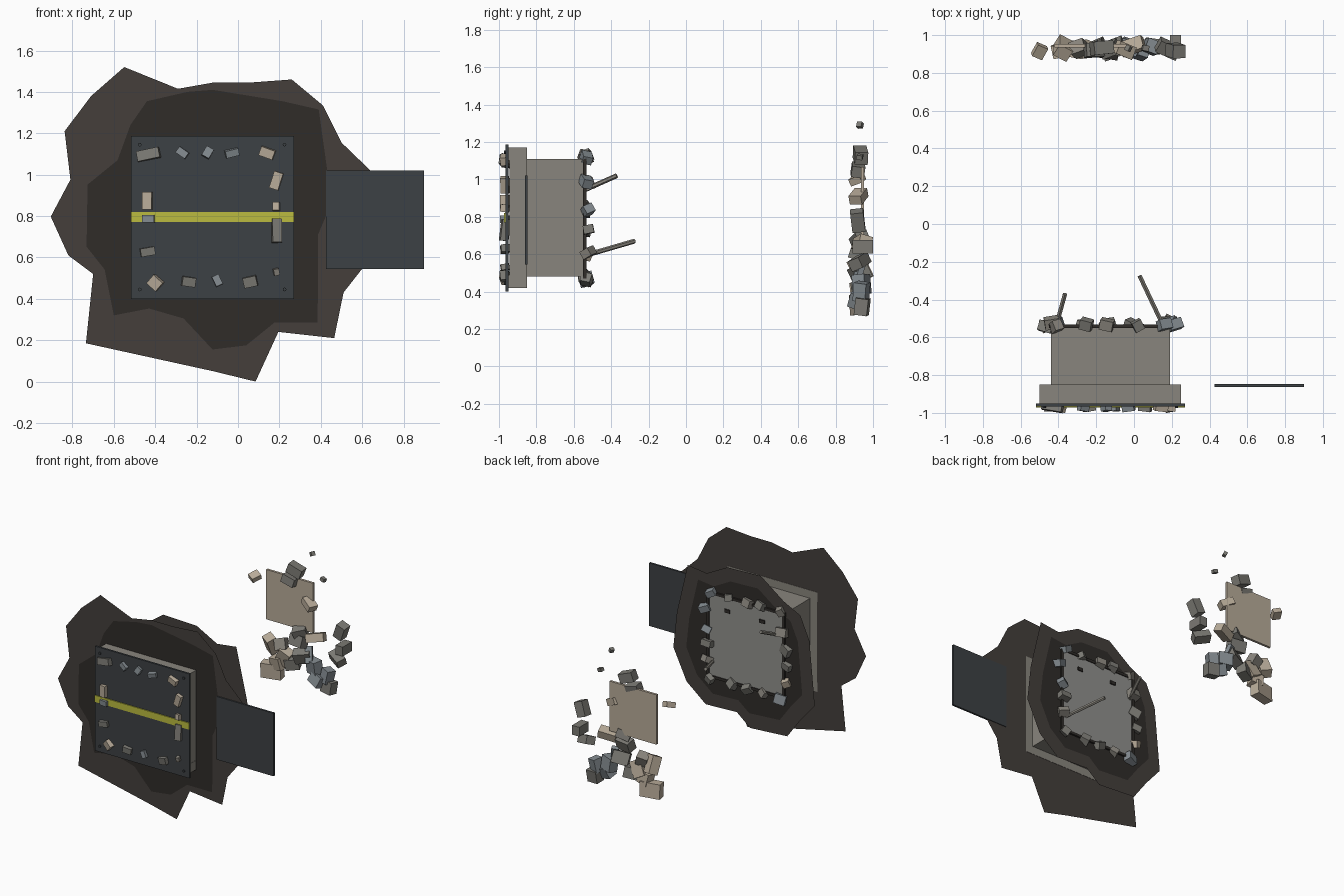
import bpy, bmesh, random
from math import radians, pi
from mathutils import Vector, Euler, Matrix

random.seed(4)


def mat(name, r, g, b):
    m = bpy.data.materials.new(name)
    m.diffuse_color = (r, g, b, 1)
    return m


BROWN = mat("soot_brown", .058, .049, .044)
DARK = mat("soot_dark", .029, .025, .022)
STEEL = mat("dark_steel", .046, .053, .058)
YELLOW = mat("yellow", .5, .5, .05)
CONC = mat("concrete", .25, .235, .205)
CAP = mat("grey_cap", .28, .28, .265)
BEIGE = mat("beige_stone", .48, .41, .32)
BLUE = mat("blue_grey_stone", .23, .26, .28)
GREY = mat("grey_stone", .2, .195, .175)
STONES = [GREY, GREY, CONC, BEIGE, BLUE]


def finish(bm, name, material):
    me = bpy.data.meshes.new(name)
    bm.to_mesh(me)
    bm.free()
    me.materials.append(material)
    ob = bpy.data.objects.new(name, me)
    bpy.context.collection.objects.link(ob)
    return ob


def block(name, center, size, material, rot=(0, 0, 0)):
    bm = bmesh.new()
    m = Matrix.LocRotScale(Vector(center), Euler([radians(a) for a in rot]), Vector(size))
    bmesh.ops.create_cube(bm, size=1, matrix=m)
    return finish(bm, name, material)


def span(name, x0, x1, y0, y1, z0, z1, material):
    return block(name, ((x0 + x1) / 2, (y0 + y1) / 2, (z0 + z1) / 2),
                 (x1 - x0, y1 - y0, z1 - z0), material)


def sheet(name, pts, y, material):
    bm = bmesh.new()
    f = bm.faces.new([bm.verts.new((x, y, z)) for x, z in pts])
    bmesh.ops.triangulate(bm, faces=[f])
    return finish(bm, name, material)


def rod(name, a, b, r, material, sides=6):
    a, b = Vector(a), Vector(b)
    d = b - a
    bm = bmesh.new()
    m = Matrix.Translation((a + b) / 2) @ d.to_track_quat('Z', 'Y').to_matrix().to_4x4()
    bmesh.ops.create_cone(bm, cap_ends=True, segments=sides, radius1=r, radius2=r,
                          depth=d.length, matrix=m)
    return finish(bm, name, material)


# Scorched sheets on the front and back of the wall
front_outer = [(-.55, 1.52), (-.29, 1.415), (-.12, 1.445), (.055, 1.445), (.26, 1.46), (.41, 1.335),
               (.5, 1.155), (.64, 1.02), (.59, .8), (.6, .545), (.51, .43), (.465, .21), (.195, .24),
               (.085, 0), (-.12, .05), (-.29, .175), (-.735, .185), (-.68, .44), (-.7, .52),
               (-.82, .61), (-.905, .797), (-.81, .976), (-.838, 1.21), (-.71, 1.38)]
front_inner = [(-.44, 1.355), (-.245, 1.4), (-.123, 1.41), (.017, 1.33), (.215, 1.355), (.39, 1.315),
               (.43, 1.03), (.425, .8), (.34, .6), (.385, .285), (.176, .285), (.04, .175),
               (-.123, .155), (-.263, .305), (-.43, .353), (-.6, .32), (-.606, .493), (-.732, .652),
               (-.727, .952), (-.582, 1.07), (-.52, 1.24)]
back_outer = [(.37, 1.26), (.21, 1.24), (.04, 1.33), (-.24, 1.34), (-.43, 1.2), (-.57, 1.13),
              (-.645, .96), (-.6, .72), (-.69, .48), (-.57, .34), (-.46, .19), (-.15, .17),
              (-.04, .26), (.22, .25), (.38, .38), (.49, .61), (.46, .88)]
sheet("front_scorch_outer", front_outer, -.852, BROWN)
sheet("front_scorch_inner", front_inner, -.857, DARK)
sheet("back_scorch_outer", back_outer, -.549, BROWN)
back_inner = [(-.125 + (x + .125) * .82, .79 + (z - .79) * .82) for x, z in back_outer]
sheet("back_scorch_inner", back_inner, -.545, DARK)

# Passage through the wall with its end cap and dark rim
span("passage", -.44, .19, -.85, -.545, .48, 1.11, CONC)
span("passage_end", -.43, .18, -.545, -.538, .49, 1.1, CAP)
for z in (.48, 1.11):
    span("rim_rail", -.45, .2, -.55, -.532, z - .01, z + .01, DARK)
for x in (-.44, .19):
    span("rim_post", x - .01, x + .01, -.55, -.532, .47, 1.12, DARK)
for x in (.03, -.26):
    span("cap_slot", x - .022, x + .022, -.54, -.53, .995, 1.02, DARK)

# Raised frame
for z in (.42, 1.1):
    span("frame_rail", -.5, .25, -.95, -.85, z, z + .07, CONC)
for x in (-.498, .178):
    span("frame_post", x, x + .07, -.945, -.85, .49, 1.1, CONC)

# Closing plate with stripe and bolts, and the loose side panel
span("plate", -.518, .27, -.965, -.95, .4, 1.187, STEEL)
span("stripe", -.518, .27, -.972, -.965, .77, .82, YELLOW)
for x in (-.475, .225):
    for z in (.445, 1.145):
        rod("bolt", (x, -.96, z), (x, -.974, z), .009, STEEL, 8)
span("side_panel", .425, .9, -.862, -.847, .545, 1.02, STEEL)

# Rubble stuck round the plate: x, z, width, height, roll
B, G, U, C = BEIGE, GREY, BLUE, CONC
for x, z, w, h, r, m in [
        (-.432, 1.097, .11, .05, -12, G), (-.268, 1.106, .055, .035, 35, U),
        (-.147, 1.106, .04, .05, 30, U), (-.03, 1.106, .065, .035, -14, U),
        (.142, 1.106, .07, .045, 20, B), (.186, .971, .045, .085, 18, B),
        (.186, .845, .033, .04, 0, B), (.186, .729, .046, .115, 0, G),
        (.184, .531, .027, .032, -12, C), (.06, .483, .065, .05, -12, G),
        (-.1, .488, .035, .052, -25, U), (-.239, .483, .065, .045, 8, G),
        (-.398, .478, .06, .055, 42, B), (-.437, .628, .07, .04, -10, G),
        (-.432, .787, .058, .038, 0, U), (-.437, .874, .046, .085, 0, B)]:
    block("front_rubble", (x, -.968, z), (w, .045, h), m, (random.uniform(-12, 12), r, random.uniform(-12, 12)))

# Rubble round the passage end
ring = [(x, z) for z in (.47, 1.12) for x in (-.43, -.27, -.13, 0, .16)]
ring += [(x, z) for x in (-.45, .2) for z in (.6, .73, .84, .98)]
for x, z in ring:
    s = random.uniform(.7, 1.2)
    block("back_rubble", (x + random.uniform(-.02, .02), -.54 + random.uniform(-.01, .02), z + random.uniform(-.01, .01)),
          (.07 * s, .055, .055 * random.uniform(.8, 1.3)), random.choice(STONES),
          [random.uniform(-30, 30) for _ in range(3)])

# Bent reinforcing rods
rod("upper_rod", (-.415, -.55, .94), (-.365, -.37, 1.02), .013, CONC)
rod("lower_rod", (.16, -.55, .59), (.03, -.275, .67), .013, CONC)

# Debris thrown behind: slab and chunks (x, z, width, height)
span("thrown_slab", -.42, -.03, .935, .953, .69, 1.065, BEIGE)
for x, z, w, h, m in [
        (-.03, 1.29, .025, .03, G), (-.17, 1.13, .11, .07, G), (-.21, 1.05, .1, .06, G),
        (-.5, 1.0, .06, .04, B), (.06, 1.12, .035, .025, G), (-.05, .91, .1, .05, B),
        (.22, .78, .07, .11, G), (.18, .56, .12, .06, G), (-.01, .66, .13, .06, B),
        (-.13, .68, .1, .06, G), (-.14, .61, .12, .08, G), (-.375, .52, .08, .13, B),
        (-.36, .33, .15, .11, B), (-.29, .54, .08, .08, C), (-.26, .46, .09, .12, B),
        (-.2, .42, .1, .08, G), (-.11, .5, .12, .09, G), (-.02, .44, .1, .1, U),
        (.09, .4, .07, .1, U), (.02, .36, .1, .08, U), (.1, .32, .09, .09, G),
        (-.06, .52, .05, .12, U), (-.31, .4, .09, .09, B)]:
    big = w > .05
    block("thrown_rubble", (x, .93 + random.uniform(-.015, .015) * big, z),
          (w, .07 if big else .03, h), m, [random.uniform(-28, 28) for _ in range(3)])
# Chunk that reaches furthest back
block("thrown_rubble", (.22, .945, .64), (.06, .11, .07), GREY)
